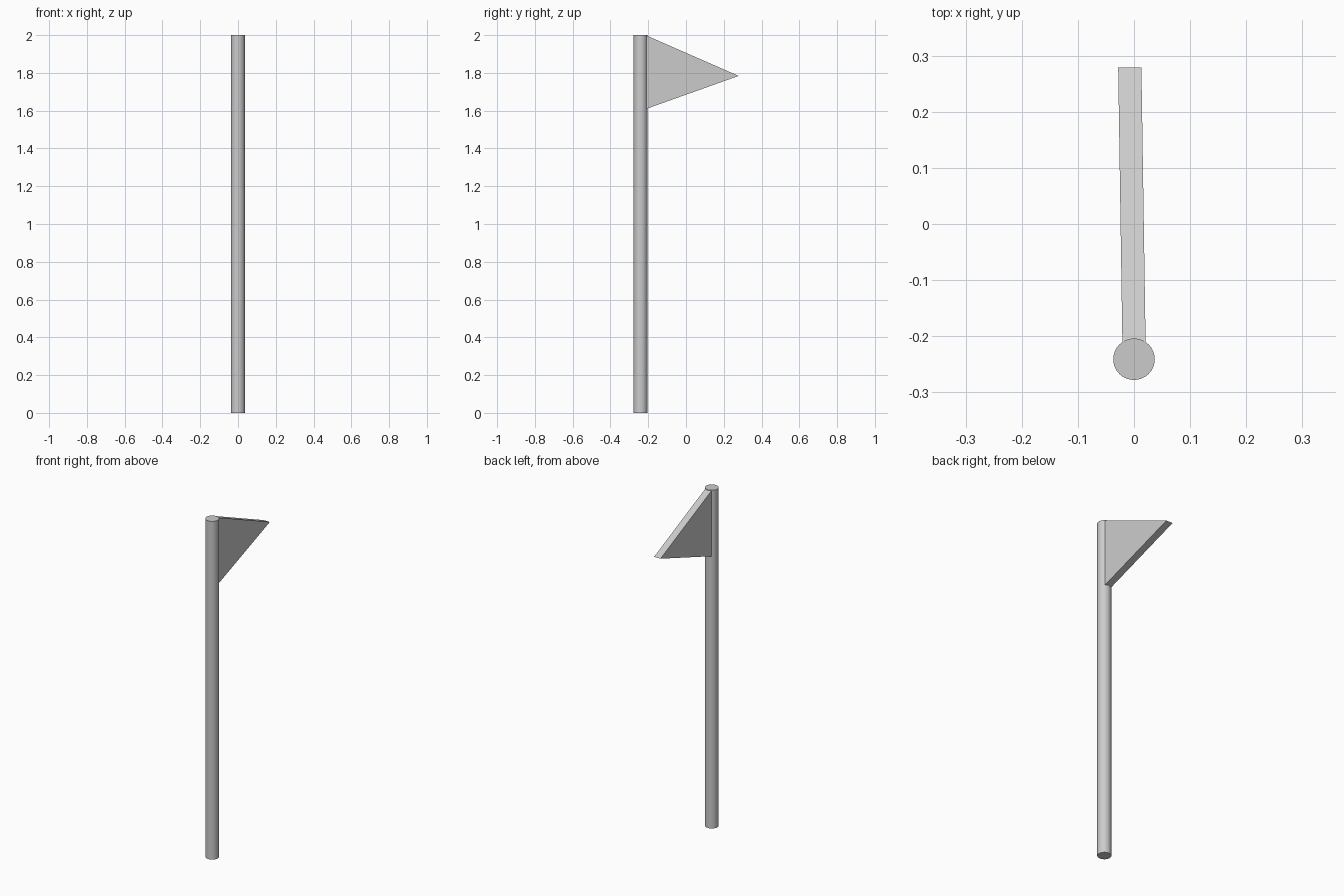
import bpy, bmesh
from mathutils import Vector

if "Cube" in bpy.data.objects:
    bpy.data.objects.remove(bpy.data.objects["Cube"])

# Round pole
bpy.ops.mesh.primitive_cylinder_add(vertices=32, radius=0.037, depth=2, location=(0, -0.241, 1))
pole = bpy.context.object
pole.name = "pole"
bpy.ops.object.shade_smooth_by_angle()

# Triangular pennant, a thick slab leaning slightly towards -x at its tip
half = 0.0207
profile = [(0, -0.212, 1.999), (0, -0.212, 1.609), (-0.0075, 0.279, 1.784)]
bm = bmesh.new()
face = bm.faces.new([bm.verts.new((x - half, y, z)) for x, y, z in profile])
ext = bmesh.ops.extrude_face_region(bm, geom=[face])
moved = [e for e in ext["geom"] if isinstance(e, bmesh.types.BMVert)]
bmesh.ops.translate(bm, verts=moved, vec=Vector((2 * half, 0, 0)))
bmesh.ops.recalc_face_normals(bm, faces=bm.faces)
mesh = bpy.data.meshes.new("pennant")
bm.to_mesh(mesh)
bm.free()
pennant = bpy.data.objects.new("pennant", mesh)
bpy.context.collection.objects.link(pennant)
